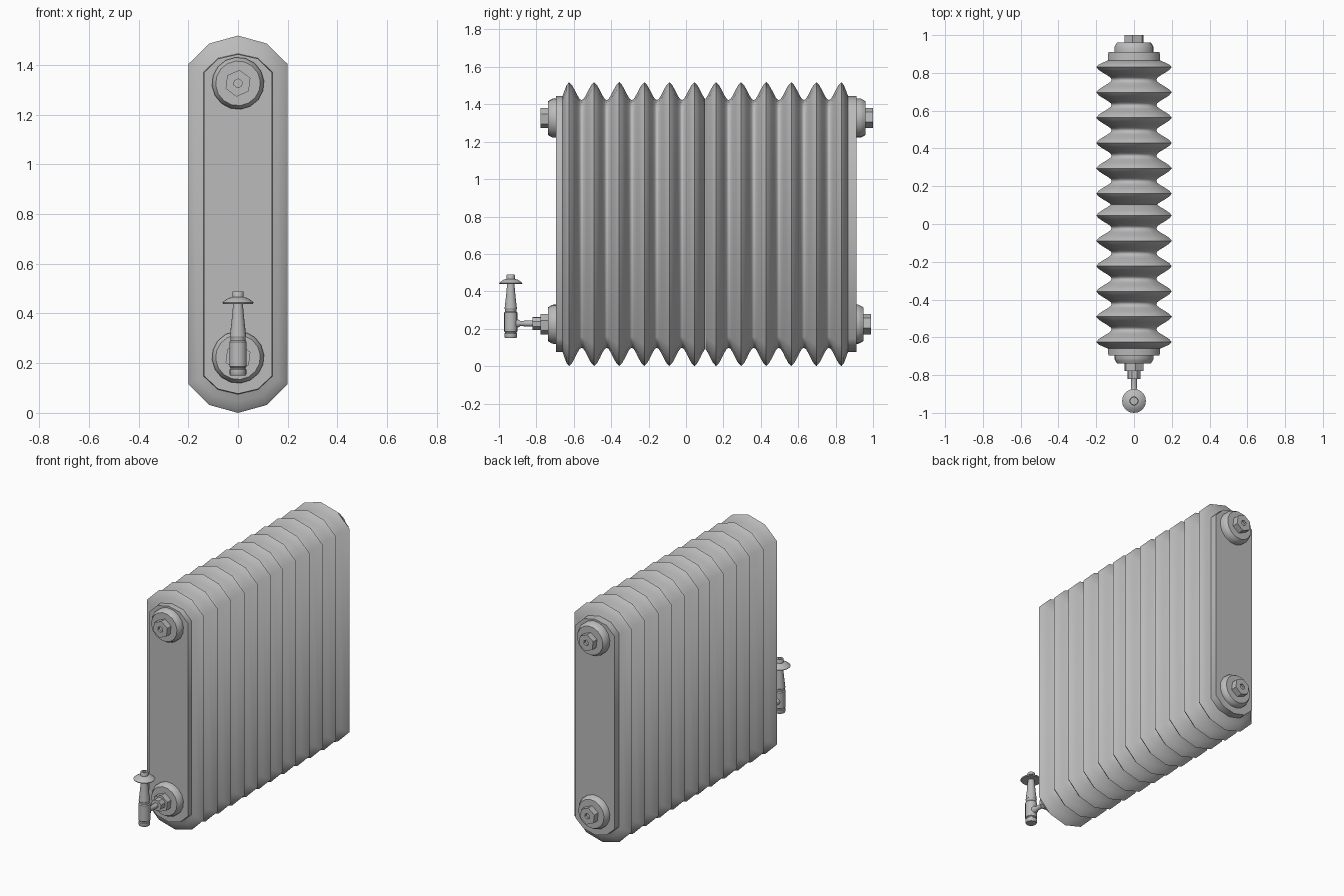
import bpy, math
from mathutils import Matrix, Vector

if "Cube" in bpy.data.objects:
    bpy.data.objects.remove(bpy.data.objects["Cube"])

mat = bpy.data.materials.new("cast iron grey")
mat.diffuse_color = (0.5, 0.5, 0.5, 1)
mat.use_nodes = True
mat.node_tree.nodes["Principled BSDF"].inputs["Base Color"].default_value = mat.diffuse_color


def make(name, verts, faces, angle):
    me = bpy.data.meshes.new(name)
    me.from_pydata(verts, [], faces)
    me.materials.append(mat)
    ob = bpy.data.objects.new(name, me)
    bpy.context.collection.objects.link(ob)
    bpy.ops.object.select_all(action='DESELECT')
    bpy.context.view_layer.objects.active = ob
    ob.select_set(True)
    # consistent outward normals
    bpy.ops.object.mode_set(mode='EDIT')
    bpy.ops.mesh.select_all(action='SELECT')
    bpy.ops.mesh.normals_make_consistent(inside=False)
    bpy.ops.object.mode_set(mode='OBJECT')
    bpy.ops.object.shade_smooth_by_angle(angle=math.radians(angle))
    return ob


def loft(name, rings, angle):
    """Skin a list of equal-length rings and cap both ends."""
    n = len(rings[0])
    verts = [v for r in rings for v in r]
    faces = [(i * n + j, i * n + (j + 1) % n, (i + 1) * n + (j + 1) % n, (i + 1) * n + j)
             for i in range(len(rings) - 1) for j in range(n)]
    faces.append(tuple(range(n)))
    faces.append(tuple(range((len(rings) - 1) * n, len(rings) * n)))
    return make(name, verts, faces, angle)


def lathe(name, profile, segs, origin, direction, phase=0.0, angle=35):
    """Revolve (radius, height) pairs around a direction."""
    q = Vector((0, 0, 1)).rotation_difference(Vector(direction)).to_matrix().to_4x4()
    m = Matrix.Translation(origin) @ q
    rings = [[m @ Vector((r * math.cos(phase + 2 * math.pi * k / segs),
                          r * math.sin(phase + 2 * math.pi * k / segs), h))
              for k in range(segs)] for r, h in profile]
    return loft(name, rings, angle)


# Radiator body: ten-cornered section, shrinking and growing along y
def mirror_section(half):
    return half + [(-x, z) for x, z in reversed(half) if x > 0]


outer = mirror_section([(0, 1.52), (0.116, 1.488), (0.2, 1.405),
                        (0.2, 0.118), (0.116, 0.034), (0, 0.002)])
inner = mirror_section([(0, 1.445), (0.08, 1.427), (0.136, 1.372),
                        (0.136, 0.15), (0.08, 0.098), (0, 0.079)])


def ring(y, t):
    return [(a[0] + (b[0] - a[0]) * t, y, a[1] + (b[1] - a[1]) * t)
            for a, b in zip(outer, inner)]


wave = [(0.015, 0.2), (0.03, 0.55), (0.045, 0.95), (0.057, 1.2)]
step = 0.134


def block(name, first, front_end):
    """Six fins; one end is a flat plate, the other meets its twin at the seam."""
    ridges = [first + step * k for k in range(6)]
    stations = []
    for k, y in enumerate(ridges):
        plate_front = k == 0 and front_end
        plate_back = k == 5 and not front_end
        if plate_front:
            stations += [(y - 0.07, 1), (y - 0.035, 0.97), (y - 0.025, 0.6), (y - 0.013, 0.2)]
        else:
            stations += [(y - d, t) for d, t in reversed(wave)]
        stations.append((y, 0))
        if plate_back:
            stations += [(y + 0.013, 0.2), (y + 0.025, 0.6), (y + 0.035, 0.97), (y + 0.08, 1)]
        else:
            stations += [(y + d, t) for d, t in wave]
            if k < 5:
                stations.append((y + step / 2, 1.27))
    return loft(name, [ring(y, t) for y, t in stations], 60)


block("front_fins", -0.625, True)
block("back_fins", 0.161, False)

# End plugs: round collar, hexagon nut and a small socket
collar = [(0.105, -0.01), (0.105, 0.018), (0.1, 0.03), (0.09, 0.046)]
nut = [(0.054, 0.03), (0.054, 0.085), (0.018, 0.085), (0.018, 0.07)]
for name, y, z, d in [("front_top", -0.693, 1.328, -1), ("front_bottom", -0.693, 0.226, -1),
                      ("back_top", 0.915, 1.328, 1), ("back_bottom", 0.903, 0.226, 1)]:
    lathe(name + "_collar", collar, 16, (0, y, z), (0, d, 0), 0.1)
    lathe(name + "_nut", nut, 6, (0, y, z), (0, d, 0), 0.4)

# Valve: pipe with union nut, turned body, handwheel and knob
vy = -0.937
lathe("valve_union_nut", [(0.036, 0), (0.036, 0.045)], 8,
      (0, -0.775, 0.23), (0, -1, 0), 0.3)
lathe("valve_pipe", [(0.016, 0), (0.016, 0.06), (0.014, 0.11), (0.022, 0.125), (0.022, 0.15)], 12,
      (0, -0.775, 0.23), (0, -1, 0))
lathe("valve_body", [(0.031, 0.153), (0.034, 0.158), (0.034, 0.176), (0.03, 0.18), (0.03, 0.184),
                     (0.035, 0.188), (0.035, 0.288), (0.03, 0.294), (0.03, 0.305), (0.033, 0.31),
                     (0.026, 0.37), (0.019, 0.445)], 16, (0, vy, 0), (0, 0, 1))
lathe("valve_handwheel", [(0.02, 0.443), (0.06, 0.441), (0.063, 0.446), (0.055, 0.453),
                          (0.038, 0.464), (0.024, 0.468)], 20, (0, vy, 0), (0, 0, 1))
lathe("valve_knob", [(0.023, 0.462), (0.023, 0.488), (0.021, 0.491), (0.01, 0.491), (0.01, 0.487)], 12,
      (0, vy, 0), (0, 0, 1))
# Shift everything down by the small foot clearance
for ob in bpy.context.collection.objects:
    ob.location.z -= 0.002
